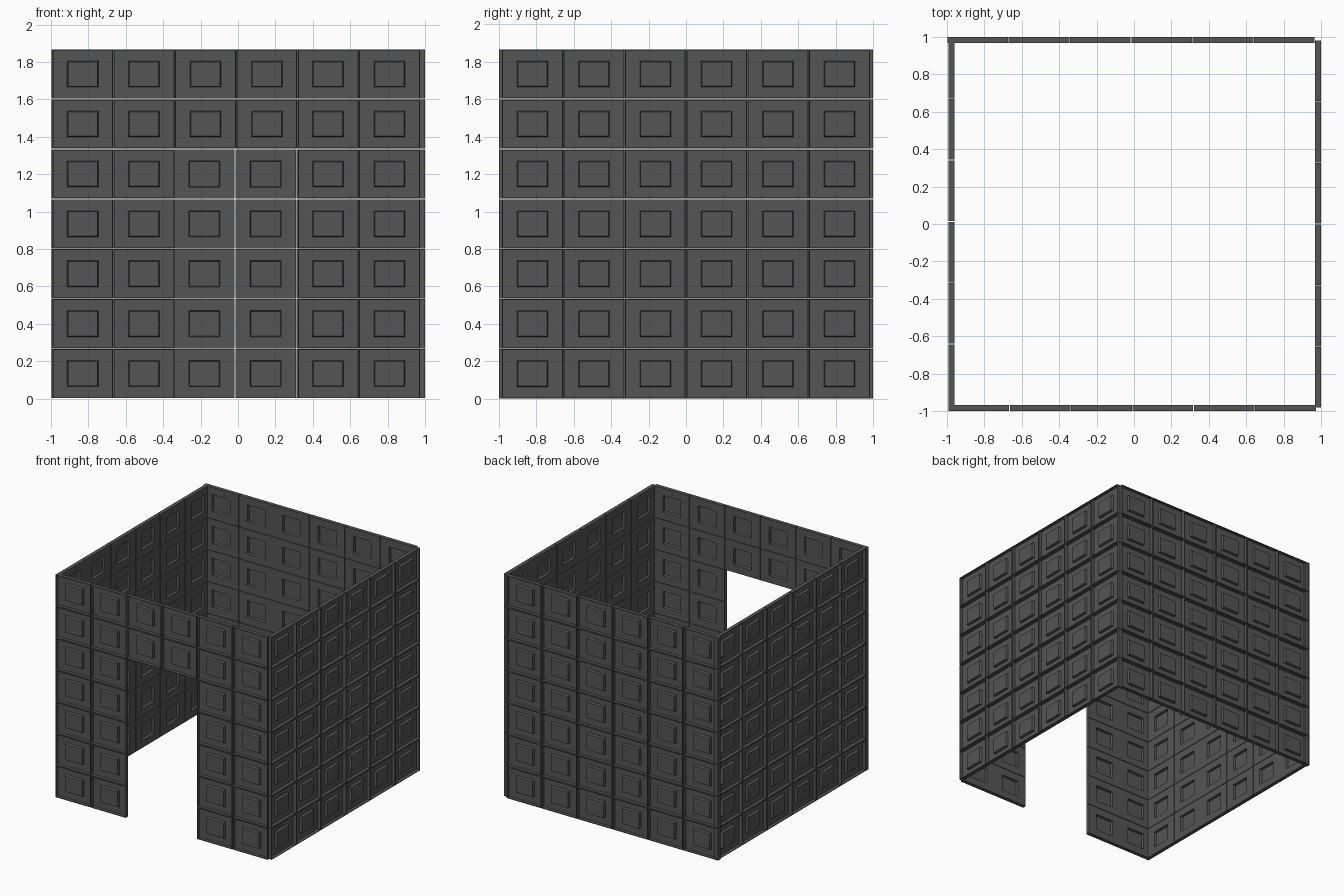
import bpy, bmesh, math
from mathutils import Matrix, Vector

if "Cube" in bpy.data.objects:
    bpy.data.objects.remove(bpy.data.objects["Cube"])

PW, PH = 0.328, 0.2669      # panel pitch
GAP = 0.004                 # open seam between panels
D, T = 0.032, 0.005         # cassette depth, sheet thickness

mat = bpy.data.materials.new("dark grey")
mat.diffuse_color = (0.09, 0.09, 0.09, 1)
mat.use_nodes = True
mat.node_tree.nodes["Principled BSDF"].inputs["Base Color"].default_value = mat.diffuse_color

# nested rectangles: half width, half height, distance out from the inner face
W, H = (PW - GAP) / 2, (PH - GAP) / 2
RINGS = [
    (0.079, 0.066, 0.020),           # pressed window, inside floor
    (0.083, 0.070, 0.0),             # pressed window, inside mouth
    (W, H, 0.0),                     # inner face
    (W, H, D),                       # outside of rim
    (W - T, H - T, D),               # rim lip
    (W - T, H - T, T),               # sunken field
    (0.083, 0.070, T),               # window base
    (0.078, 0.065, 0.025),           # window top
]


def add_panel(bm, cx, cz):
    loops = []
    for w, h, d in RINGS:
        loops.append([bm.verts.new((cx + sx * w, -d, cz + sz * h))
                      for sx, sz in ((-1, -1), (1, -1), (1, 1), (-1, 1))])
    for a, b in zip(loops, loops[1:]):
        for i in range(4):
            j = (i + 1) % 4
            bm.faces.new((a[i], a[j], b[j], b[i]))
    bm.faces.new(loops[0])
    bm.faces.new(loops[-1])


def wall(name, centre, angle, doorway=False):
    bm = bmesh.new()
    for col in range(6):
        for row in range(7):
            if doorway and col in (2, 3) and row < 5:
                continue
            add_panel(bm, (col - 2.5) * PW, (row + 0.5) * PH)
    bmesh.ops.recalc_face_normals(bm, faces=bm.faces)
    bm.transform(Matrix.Translation(Vector(centre)) @ Matrix.Rotation(math.radians(angle), 4, 'Z'))
    me = bpy.data.meshes.new(name)
    bm.to_mesh(me)
    bm.free()
    me.materials.append(mat)
    ob = bpy.data.objects.new(name, me)
    bpy.context.collection.objects.link(ob)


# centre is the middle of each wall's inner face
wall("front_wall", (-0.010, -1 + D, 0), 0, doorway=True)
wall("right_wall", (1 - D, 0.0, 0), 90)
wall("back_wall", (-0.016, 1 - D, 0), 180)
wall("left_wall", (-0.959, 0.014, 0), -90)
